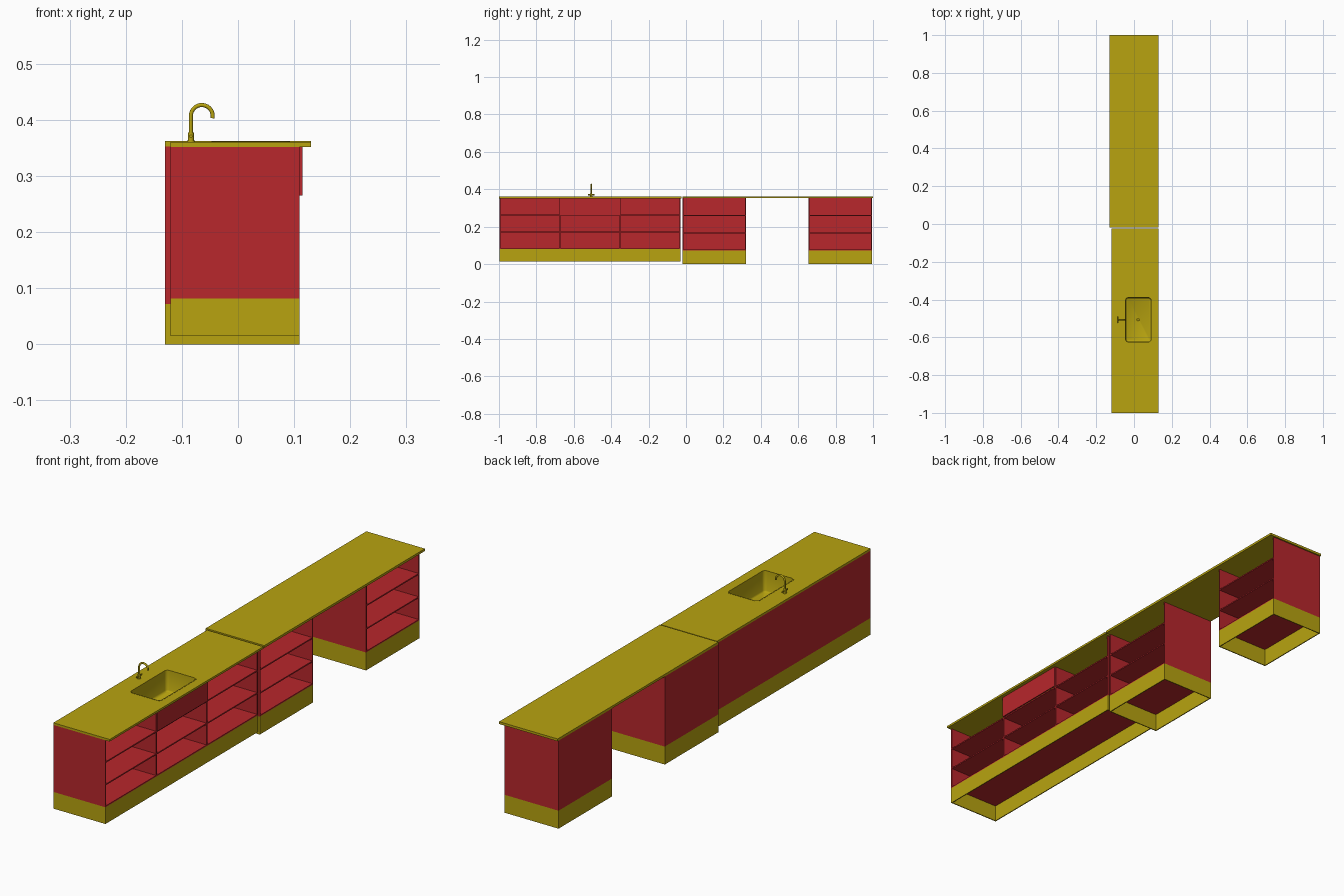
import bpy, bmesh, math
from mathutils import Vector

if "Cube" in bpy.data.objects:
    bpy.data.objects.remove(bpy.data.objects["Cube"])


def material(name, rgb):
    m = bpy.data.materials.new(name)
    m.diffuse_color = (*rgb, 1)
    m.use_nodes = True
    m.node_tree.nodes["Principled BSDF"].inputs["Base Color"].default_value = m.diffuse_color
    return m


RED = material("cabinet_red", (0.48, 0.02, 0.025))
YEL = material("counter_yellow", (0.48, 0.37, 0.005))


def finish(name, bm, mat):
    bmesh.ops.recalc_face_normals(bm, faces=bm.faces)
    me = bpy.data.meshes.new(name)
    bm.to_mesh(me)
    bm.free()
    ob = bpy.data.objects.new(name, me)
    bpy.context.collection.objects.link(ob)
    me.materials.append(mat)
    return ob


def add_box(bm, x, y, z):
    vs = bmesh.ops.create_cube(bm, size=1)["verts"]
    for v in vs:
        v.co = Vector([(r[0] + r[1]) / 2 + c * (r[1] - r[0]) for r, c in zip((x, y, z), v.co)])


def boxes(name, mat, *dims):
    bm = bmesh.new()
    for d in dims:
        add_box(bm, *d)
    return finish(name, bm, mat)


def smooth(ob):
    bpy.ops.object.select_all(action="DESELECT")
    ob.select_set(True)
    bpy.context.view_layer.objects.active = ob
    bpy.ops.object.shade_smooth_by_angle(angle=math.radians(35))


def cabinet(name, x0, y0, y1, z0, z1, bays):
    """Shelf unit open towards +x, with equal bays of three levels."""
    t, x1 = 0.005, 0.11
    w, h = (y1 - y0 - t) / bays, (z1 - z0) / 3
    boards = [((x0, x0 + t), (y0, y1), (z0, z1)),
              ((x0 + t, x1), (y0 + t, y1 - t), (z0, z0 + t))]
    for i in range(bays + 1):
        boards.append(((x0 + t, x1), (y0 + i * w, y0 + i * w + t), (z0, z1)))
    for i in range(bays):
        for k in (1, 2):
            boards.append(((x0 + t, x1), (y0 + i * w + t, y0 + (i + 1) * w),
                           (z0 + k * h - t / 2, z0 + k * h + t / 2)))
    return boxes(name, RED, *boards)


def plinth(name, x0, y0, y1, z0, z1):
    """Hollow base frame, open underneath."""
    t, x1 = 0.004, 0.11
    return boxes(name, YEL,
                 ((x0, x0 + t), (y0, y1), (z0, z1)), ((x1 - t, x1), (y0, y1), (z0, z1)),
                 ((x0 + t, x1 - t), (y0, y0 + t), (z0, z1)),
                 ((x0 + t, x1 - t), (y1 - t, y1), (z0, z1)))


# sink run
cabinet("sink_cabinet", -0.12, -0.998, -0.03, 0.082, 0.352, 3)
plinth("sink_plinth", -0.12, -0.998, -0.03, 0.015, 0.082)
boxes("sink_front_panel", RED, ((0.11, 0.115), (-0.674, -0.353), (0.265, 0.352)))
counter = boxes("sink_counter", YEL, ((-0.12, 0.13), (-1.0, -0.025), (0.352, 0.3605)))

# desk run: two shelf units with a gap between
for label, ya, yb in (("inner", -0.019, 0.32), ("outer", 0.655, 0.994)):
    cabinet(label + "_cabinet", -0.13, ya, yb, 0.072, 0.353, 1)
    plinth(label + "_plinth", -0.13, ya, yb, 0, 0.072)
boxes("desk_counter", YEL, ((-0.13, 0.13), (-0.019, 1.0), (0.353, 0.3625)))

# sink bowl lofted from rounded rectangles
SX, SY = 0.023, -0.507


def loop(bm, hx, hy, r, z):
    vs = []
    for q, (sx, sy) in enumerate(((1, 1), (-1, 1), (-1, -1), (1, -1))):
        for k in range(7):
            a = math.radians(90 * q + 15 * k)
            vs.append(bm.verts.new((SX + sx * (hx - r) + r * math.cos(a),
                                    SY + sy * (hy - r) + r * math.sin(a), z)))
    return vs


def loft(name, sections):
    bm = bmesh.new()
    rings = [loop(bm, *s) for s in sections]
    for a, b in zip(rings, rings[1:]):
        for i in range(len(a)):
            j = (i + 1) % len(a)
            bm.faces.new((a[i], a[j], b[j], b[i]))
    bm.faces.new(rings[0])
    bm.faces.new(rings[-1])
    return finish(name, bm, YEL)


cutter = loft("sink_cutter", [(0.068, 0.118, 0.013, 0.34), (0.068, 0.118, 0.013, 0.38)])
cutter.hide_render = True
cutter.hide_viewport = True
mod = counter.modifiers.new("sink_hole", "BOOLEAN")
mod.object = cutter
mod.operation = "DIFFERENCE"
mod.solver = "EXACT"
bowl = loft("sink_bowl", [
    (0.063, 0.113, 0.012, 0.273), (0.068, 0.118, 0.014, 0.279), (0.0685, 0.1185, 0.014, 0.3607),
    (0.070, 0.120, 0.014, 0.3607), (0.070, 0.120, 0.014, 0.3615), (0.067, 0.117, 0.013, 0.3615),
    (0.065, 0.115, 0.012, 0.283), (0.063, 0.113, 0.011, 0.279), (0.060, 0.110, 0.009, 0.277)])
smooth(bowl)


def cylinder(name, loc, r, depth, rot=(0, 0, 0), r2=None):
    bpy.ops.mesh.primitive_cone_add(vertices=20, radius1=r, radius2=r if r2 is None else r2,
                                    depth=depth, location=loc, rotation=rot)
    ob = bpy.context.object
    ob.name = name
    ob.data.materials.append(YEL)
    smooth(ob)


cylinder("drain", (0.022, SY, 0.2775), 0.008, 0.002, r2=0.006)

# tap: base, cross handle, hooked spout
TX = -0.084
cylinder("tap_base", (TX, SY, 0.369), 0.0052, 0.018)
cylinder("tap_collar", (TX, SY, 0.3615), 0.007, 0.003)
cylinder("tap_handle", (TX, SY, 0.371), 0.0028, 0.034, (math.pi / 2, 0, 0))
path = [(TX, 0.37), (TX, 0.39)]
for i in range(17):
    a = math.radians(180 - 12 * i)
    path.append((-0.0645 + 0.0195 * math.cos(a), 0.407 + 0.0195 * math.sin(a)))
bm = bmesh.new()
rings = []
for i, (x, z) in enumerate(path):
    p, q = path[max(i - 1, 0)], path[min(i + 1, len(path) - 1)]
    d = Vector((q[0] - p[0], 0, q[1] - p[1])).normalized()
    n = Vector((-d.z, 0, d.x))
    rings.append([bm.verts.new(Vector((x, SY, z)) + 0.0036 * (
        n * math.cos(k * math.pi / 6) + Vector((0, math.sin(k * math.pi / 6), 0)))) for k in range(12)])
for a, b in zip(rings, rings[1:]):
    for i in range(12):
        bm.faces.new((a[i], a[(i + 1) % 12], b[(i + 1) % 12], b[i]))
bm.faces.new(rings[0])
bm.faces.new(rings[-1])
smooth(finish("tap_spout", bm, YEL))
